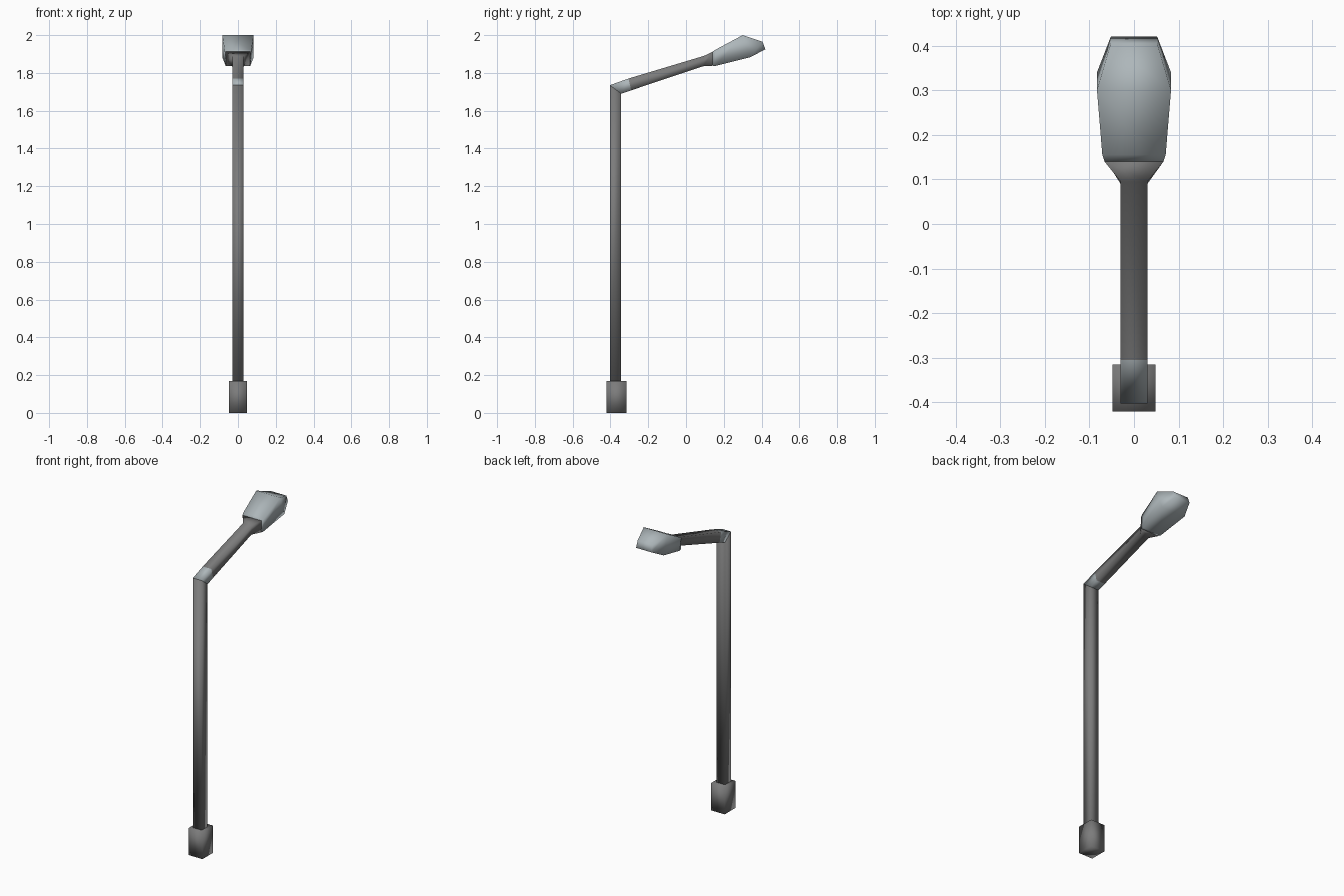
import bpy

cube = bpy.data.objects.get("Cube")
if cube:
    bpy.data.objects.remove(cube, do_unlink=True)


def material(name, rgb):
    m = bpy.data.materials.new(name)
    m.use_nodes = True
    colour = (*rgb, 1)
    m.diffuse_color = colour
    m.node_tree.nodes["Principled BSDF"].inputs["Base Color"].default_value = colour
    return m


dark = material("dark grey metal", (0.2, 0.2, 0.2))
light = material("pale blue grey", (0.42, 0.47, 0.49))


def loft(name, sections, mats, light_rings=()):
    """Skin four-cornered sections: two (half width, y, z) edges per section."""
    verts, faces = [], []
    for (wa, ya, za), (wb, yb, zb) in sections:
        verts += [(-wa, ya, za), (wa, ya, za), (wb, yb, zb), (-wb, yb, zb)]
    for r in range(len(sections) - 1):
        for k in range(4):
            n = (k + 1) % 4
            faces.append((4 * r + k, 4 * r + n, 4 * r + 4 + n, 4 * r + 4 + k))
    last = len(verts) - 4
    faces += [(3, 2, 1, 0), tuple(range(last, last + 4))]
    mesh = bpy.data.meshes.new(name)
    mesh.from_pydata(verts, [], faces)
    for m in mats:
        mesh.materials.append(m)
    for i, p in enumerate(mesh.polygons):
        p.use_smooth = True
        p.material_index = int(i // 4 in light_rings and i < len(faces) - 2)
    mesh.update()
    obj = bpy.data.objects.new(name, mesh)
    bpy.context.collection.objects.link(obj)
    return obj


# Square footing
loft("base", [((0.048, -0.42, z), (0.048, -0.315, z)) for z in (0, 0.17)], [dark])

# Upright, mitred where the arm begins
W = 0.03
loft("pole", [((W, -0.403, 0.16), (W, -0.343, 0.16)),
              ((W, -0.403, 1.735), (W, -0.343, 1.69))], [dark])

# Sloping arm with a pale lower length and a flared collar
loft("arm", [((W, -0.343, 1.69), (W, -0.403, 1.735)),
             ((W, -0.29, 1.708), (W, -0.305, 1.77)),
             ((W, 0.09, 1.835), (W, 0.095, 1.89)),
             ((0.062, 0.14, 1.838), (0.066, 0.14, 1.912))],
     [dark, light], light_rings=(0,))

# Lamp head, widest near its far end and chamfered at the tip
loft("lamp_head", [((0.062, 0.14, 1.838), (0.066, 0.14, 1.912)),
                   ((0.065, 0.155, 1.837), (0.071, 0.155, 1.922)),
                   ((0.083, 0.34, 1.883), (0.083, 0.30, 2.0)),
                   ((0.052, 0.42, 1.925), (0.052, 0.405, 1.965))], [light])
